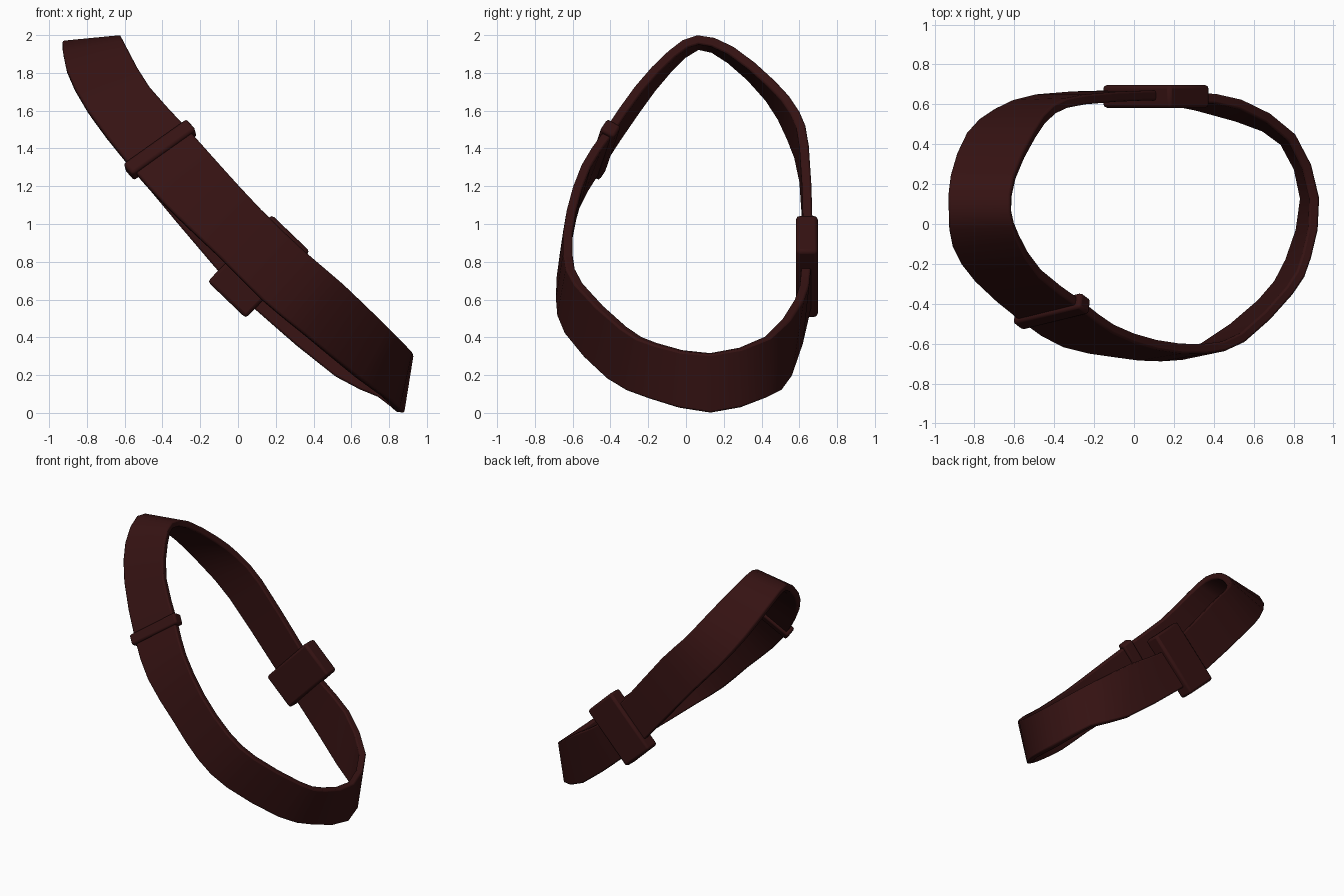
import bpy, bmesh
from mathutils import Vector, Matrix

cube = bpy.data.objects.get("Cube")
if cube:
    bpy.data.objects.remove(cube, do_unlink=True)

leather = bpy.data.materials.new("dark red leather")
leather.use_nodes = True
COLOUR = (0.035, 0.006, 0.006, 1)
leather.diffuse_color = COLOUR
leather.node_tree.nodes["Principled BSDF"].inputs["Base Color"].default_value = COLOUR

THICK = 0.05

# Outer edges of the strap, from the shoulder down the front and up the back
LOWER_EDGE = [(-.93, .06, 1.97), (-.91, -.12, 1.83), (-.8, -.29, 1.61), (-.57, -.49, 1.31),
              (-.36, -.62, 1.08), (-.1, -.67, .83), (.13, -.69, .6), (.35, -.645, .42),
              (.65, -.42, .18), (.8, -.2, .075), (.88, .13, 0), (.77, .43, .08),
              (.52, .56, .19), (.1, .66, .54), (-.13, .67, .78), (-.5, .65, 1.22),
              (-.7, .58, 1.46), (-.84, .46, 1.68), (-.92, .25, 1.89)]
UPPER_EDGE = [(-.62, .06, 2), (-.58, -.09, 1.92), (-.47, -.27, 1.73), (-.26, -.43, 1.5),
              (-.1, -.55, 1.32), (.12, -.63, 1.08), (.36, -.65, .85), (.56, -.59, .68),
              (.8, -.35, .45), (.89, -.17, .36), (.93, .13, .31), (.81, .45, .4),
              (.54, .625, .6), (.3, .66, .76), (.09, .67, 1), (-.24, .65, 1.42),
              (-.4, .6, 1.6), (-.5, .47, 1.76), (-.6, .25, 1.94)]


def smooth_loop(points):
    """Closed spline through the points, with one extra point per span."""
    pts = [Vector(p) for p in points]
    result = []
    for i, p in enumerate(pts):
        a, q, d = pts[i - 1], pts[(i + 1) % len(pts)], pts[(i + 2) % len(pts)]
        result += [p, (p + q) * 0.5625 - (a + d) * 0.0625]
    return result


def finish(name, bm, bevel):
    bmesh.ops.recalc_face_normals(bm, faces=bm.faces)
    mesh = bpy.data.meshes.new(name)
    bm.to_mesh(mesh)
    bm.free()
    mesh.materials.append(leather)
    obj = bpy.data.objects.new(name, mesh)
    bpy.context.collection.objects.link(obj)
    mod = obj.modifiers.new("soft edges", "BEVEL")
    mod.width = bevel
    mod.segments = 2
    mod.limit_method = "ANGLE"
    mod.angle_limit = 0.9
    bpy.ops.object.select_all(action="DESELECT")
    bpy.context.view_layer.objects.active = obj
    obj.select_set(True)
    bpy.ops.object.shade_smooth_by_angle(angle=0.7)
    return obj


low, high = smooth_loop(LOWER_EDGE), smooth_loop(UPPER_EDGE)
count = len(low)


def frame(i):
    """Centre, along, across and outward directions at a strap station."""
    j, k = (i + 1) % count, i - 1
    along = (low[j] + high[j] - low[k] - high[k]).normalized()
    out = along.cross(high[i] - low[i]).normalized()
    centre = (low[i] + high[i]) / 2 - out * THICK / 2
    return centre, along, out.cross(along), out


# Strap: a flat band swept round the loop
bm = bmesh.new()
rings = []
for i in range(count):
    inward = frame(i)[3] * -THICK
    corners = (low[i], high[i], high[i] + inward, low[i] + inward)
    rings.append([bm.verts.new(c) for c in corners])
for i, ring in enumerate(rings):
    after = rings[(i + 1) % count]
    for c in range(4):
        d = (c + 1) % 4
        bm.faces.new((ring[c], ring[d], after[d], after[c]))
finish("strap", bm, 0.01)


def fitting(name, centre, axes, size, bevel):
    """Rounded block lying along the strap."""
    bm = bmesh.new()
    bmesh.ops.create_cube(bm, size=1)
    turn = Matrix(axes).transposed().to_4x4()
    bmesh.ops.transform(bm, verts=bm.verts,
                        matrix=Matrix.Translation(centre) @ turn @ Matrix.Diagonal((*size, 1)))
    return finish(name, bm, bevel)


# Narrow keeper loop on the front
centre, *axes = frame(6)
fitting("keeper_loop", centre, axes, (0.085, 0.42, 0.085), 0.015)

# Wide buckle block on the back
out = Vector((0, 1, 0))
across = Vector((0.69, 0, 0.72)).normalized()
fitting("buckle", Vector((0.11, 0.64, 0.775)), (out.cross(across) * -1, across, out),
        (0.28, 0.49, 0.115), 0.018)
